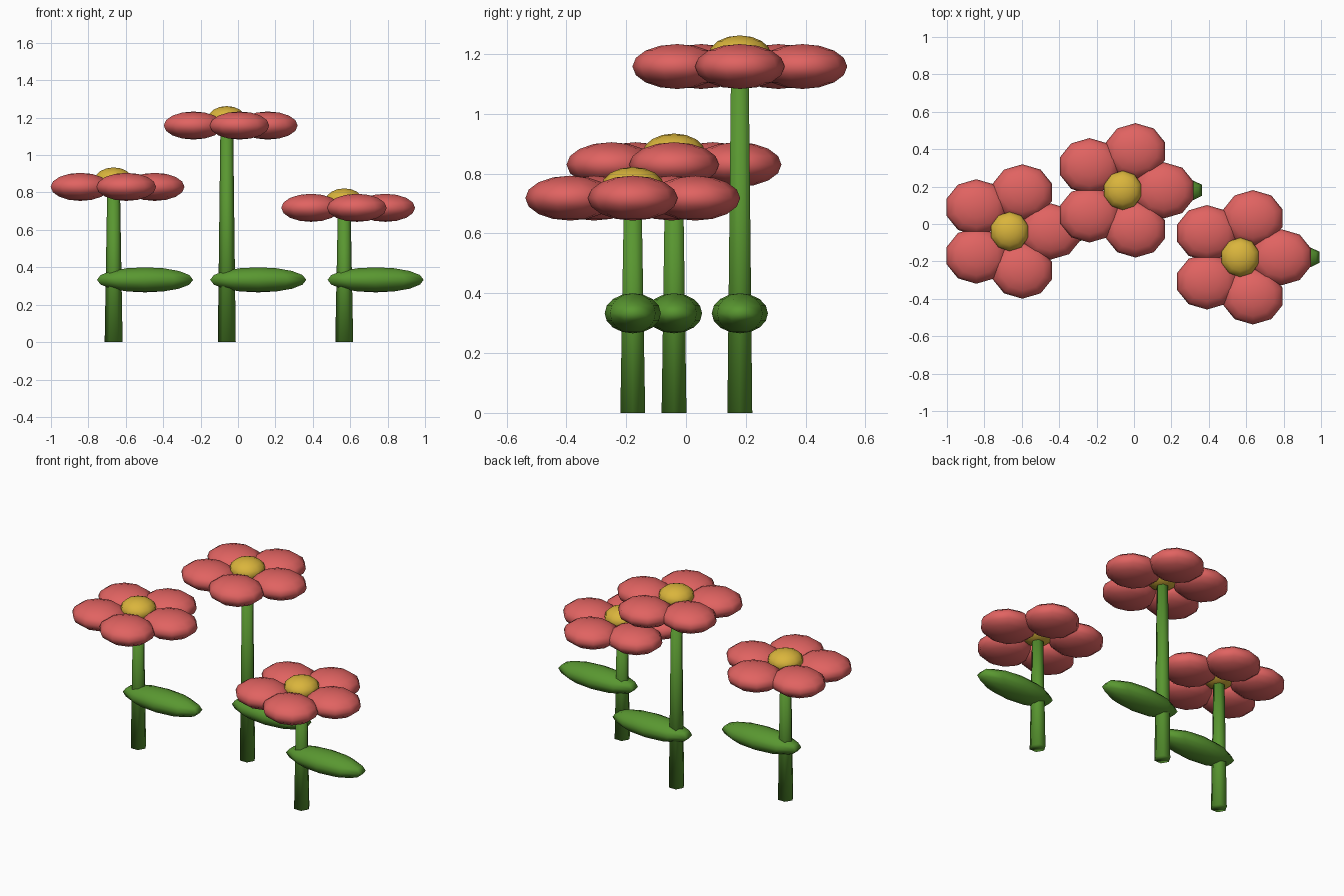
import bpy, bmesh, math
from mathutils import Matrix, Vector

if "Cube" in bpy.data.objects:
    bpy.data.objects.remove(bpy.data.objects["Cube"], do_unlink=True)


def make_material(name, rgb):
    mat = bpy.data.materials.new(name)
    mat.use_nodes = True
    mat.diffuse_color = (*rgb, 1)
    mat.node_tree.nodes["Principled BSDF"].inputs["Base Color"].default_value = (*rgb, 1)
    return mat


PINK = make_material("coral pink", (0.75, 0.125, 0.12))
YELLOW = make_material("warm yellow", (0.70, 0.46, 0.045))
GREEN = make_material("leaf green", (0.10, 0.31, 0.03))


def finish(bm, name, mat, location):
    """Turn a bmesh into a smooth-shaded object."""
    for face in bm.faces:
        face.smooth = True
    mesh = bpy.data.meshes.new(name)
    bm.to_mesh(mesh)
    bm.free()
    mesh.materials.append(mat)
    obj = bpy.data.objects.new(name, mesh)
    obj.location = location
    bpy.context.collection.objects.link(obj)
    return obj


def ellipsoid(name, mat, location, radii):
    """Ten-sided ellipsoid with corners on the y axis."""
    bm = bmesh.new()
    bmesh.ops.create_uvsphere(bm, u_segments=10, v_segments=8, radius=1,
                              matrix=Matrix.Diagonal((*radii, 1)))
    return finish(bm, name, mat, location)


def stem(name, location, height):
    """Tapered six-sided stem with corners on the x axis."""
    bm = bmesh.new()
    bmesh.ops.create_cone(bm, cap_ends=True, segments=6, radius1=0.048,
                          radius2=0.034, depth=height,
                          matrix=Matrix.Translation((0, 0, height / 2))
                          @ Matrix.Rotation(math.radians(30), 4, "Z"))
    return finish(bm, name, GREEN, location)


def flower(label, x, y, head_z):
    stem(label + "_stem", (x, y, 0), head_z)
    ellipsoid(label + "_leaf", GREEN, (x + 0.168, y, 0.333), (0.27, 0.094, 0.067))
    # ring of five petals around the centre
    head = Vector((x, y, head_z))
    for i in range(5):
        angle = math.tau * i / 5
        offset = Vector((math.cos(angle), math.sin(angle), 0)) * 0.22
        ellipsoid(f"{label}_petal_{i + 1}", PINK, head + offset, (0.167, 0.15, 0.075))
    ellipsoid(label + "_centre", YELLOW, head + Vector((0, 0, 0.038)), (0.105, 0.105, 0.066))


# three flowers of different heights
flower("right_flower", -0.665, -0.04, 0.83)
flower("middle_flower", -0.06, 0.18, 1.158)
flower("left_flower", 0.568, -0.178, 0.718)
